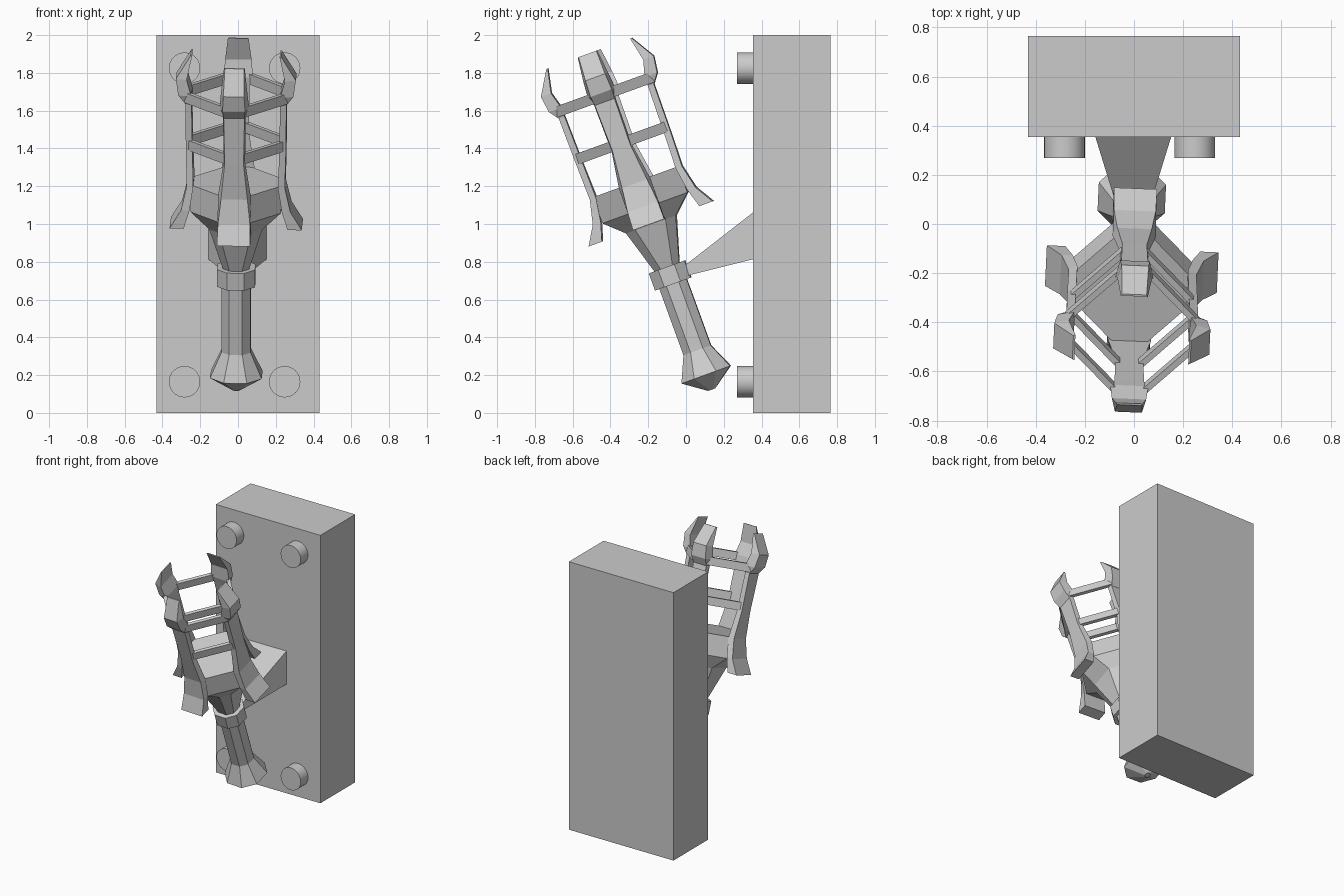
import bpy, bmesh, math
from mathutils import Matrix, Vector

if "Cube" in bpy.data.objects:
    bpy.data.objects.remove(bpy.data.objects["Cube"])

# Tilted frame of the torch: local z runs along the handle axis
TORCH = (Matrix.Translation((-0.009, 0.107, 0.203))
         @ Matrix.Rotation(math.radians(20), 4, 'X')
         @ Matrix.Rotation(math.radians(-2.5), 4, 'Z'))


def make_object(name, bm, matrix=None):
    bmesh.ops.recalc_face_normals(bm, faces=bm.faces)
    me = bpy.data.meshes.new(name)
    bm.to_mesh(me)
    bm.free()
    ob = bpy.data.objects.new(name, me)
    bpy.context.collection.objects.link(ob)
    if matrix:
        ob.matrix_world = matrix
    return ob


def loft(name, rings, matrix=None):
    """Skin a list of equally sized closed rings and cap both ends."""
    bm = bmesh.new()
    vs = [[bm.verts.new(p) for p in ring] for ring in rings]
    n = len(vs[0])
    for a, b in zip(vs, vs[1:]):
        for i in range(n):
            j = (i + 1) % n
            bm.faces.new((a[i], a[j], b[j], b[i]))
    bm.faces.new(vs[0][::-1])
    bm.faces.new(vs[-1])
    return make_object(name, bm, matrix)


def octagon(t, r, w=None):
    """Eight-sided ring at height t, flat distance r, half flat width w."""
    w = r * 0.45 if w is None else w
    return [(r, -w, t), (r, w, t), (w, r, t), (-w, r, t),
            (-r, w, t), (-r, -w, t), (-w, -r, t), (w, -r, t)]


def box(name, size, matrix):
    bm = bmesh.new()
    bmesh.ops.create_cube(bm, size=1, matrix=Matrix.Diagonal((*size, 1)))
    return make_object(name, bm, matrix)


# Wall block
box("wall_block", (0.864, 0.41, 2.0), Matrix.Translation((0, 0.56, 1.0)))

# Round studs on the wall block
for x in (-0.283, 0.247):
    for z in (0.165, 1.825):
        bm = bmesh.new()
        bmesh.ops.create_cone(bm, cap_ends=True, segments=32, radius1=0.083,
                              radius2=0.083, depth=0.09)
        stud = make_object("stud", bm, Matrix.Translation((x, 0.314, z))
                           @ Matrix.Rotation(math.pi / 2, 4, 'X'))
        for p in stud.data.polygons:
            p.use_smooth = len(p.vertices) == 4
        for e in stud.data.edges:
            a, b = (stud.data.vertices[i].co.z for i in e.vertices)
            e.use_edge_sharp = abs(a - b) < 0.001

# Tapered bracket from wall to collar
loft("bracket", [[(-w - 0.003, y, z0), (w - 0.003, y, z0),
                  (w - 0.003, y, z1), (-w - 0.003, y, z1)]
                 for y, w, z0, z1 in ((0.0, 0.045, 0.725, 0.785),
                                      (0.36, 0.156, 0.815, 1.065))])

# Handle with flared pommel
loft("handle", [octagon(-0.085, 0.02), octagon(0.0, 0.137),
                octagon(0.137, 0.077), octagon(0.55, 0.077)], TORCH)
# Collar
loft("collar", [octagon(0.51, 0.101), octagon(0.607, 0.101)], TORCH)
# Neck and solid cup
loft("cup", [octagon(0.60, 0.068, 0.032), octagon(0.847, 0.14, 0.085),
             octagon(0.94, 0.24, 0.075), octagon(1.087, 0.24, 0.06)], TORCH)

# Four ribs: (height, inner radius, outer radius, inner half width, outer half width)
RIB = [(0.85, 0.275, 0.350, 0.088, 0.088),
       (0.95, 0.245, 0.290, 0.088, 0.085),
       (1.08, 0.225, 0.260, 0.088, 0.070),
       (1.28, 0.230, 0.265, 0.057, 0.050),
       (1.54, 0.235, 0.268, 0.060, 0.055),
       (1.59, 0.235, 0.305, 0.078, 0.060),
       (1.68, 0.260, 0.318, 0.070, 0.055),
       (1.81, 0.232, 0.240, 0.055, 0.050)]
for k in range(4):
    loft("rib", [[(ri, -wi, t), (ro, -wo, t), (ro, wo, t), (ri, wi, t)]
                 for t, ri, ro, wi, wo in RIB],
         TORCH @ Matrix.Rotation(k * math.pi / 2, 4, 'Z'))

# Cross bars joining neighbouring ribs, in two levels
for name, t, dist, length in (("middle_bar", 1.305, 0.202, 0.29),
                              ("top_bar", 1.577, 0.222, 0.31)):
    for k in range(4):
        box(name, (0.025, length, 0.057),
            TORCH @ Matrix.Rotation((k + 0.5) * math.pi / 2, 4, 'Z')
            @ Matrix.Translation((dist, 0, t)))
